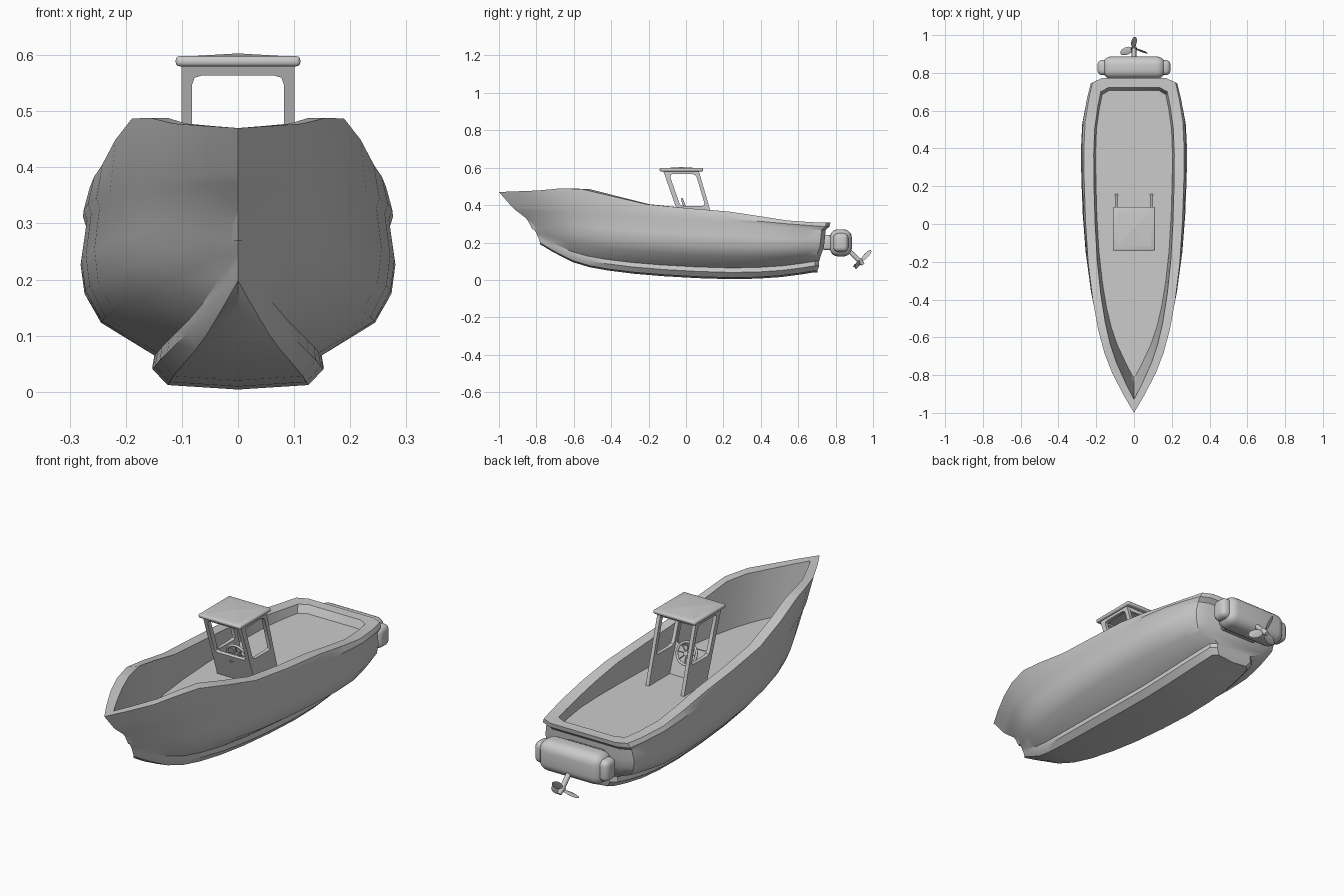
import bpy, bmesh, math
from mathutils import Matrix, Vector

cube = bpy.data.objects.get("Cube")
if cube:
    bpy.data.objects.remove(cube, do_unlink=True)

grey = bpy.data.materials.new("plain_grey")
grey.use_nodes = True
tone = (0.6, 0.6, 0.6, 1)
grey.diffuse_color = tone
grey.node_tree.nodes["Principled BSDF"].inputs["Base Color"].default_value = tone


def finish(obj, angle=35):
    obj.data.materials.clear()
    obj.data.materials.append(grey)
    bpy.ops.object.select_all(action='DESELECT')
    obj.select_set(True)
    bpy.context.view_layer.objects.active = obj
    bpy.ops.object.shade_smooth_by_angle(angle=math.radians(angle))


def add_object(name, mesh, angle):
    obj = bpy.data.objects.new(name, mesh)
    bpy.context.collection.objects.link(obj)
    finish(obj, angle)


def from_bmesh(name, bm, angle):
    bmesh.ops.recalc_face_normals(bm, faces=bm.faces)
    mesh = bpy.data.meshes.new(name)
    bm.to_mesh(mesh)
    bm.free()
    add_object(name, mesh, angle)


def box(name, centre, size, bevel, segments=3):
    bm = bmesh.new()
    bmesh.ops.create_cube(bm, size=1, matrix=Matrix.Translation(centre) @ Matrix.Diagonal((*size, 1)))
    bmesh.ops.bevel(bm, geom=bm.edges[:], offset=bevel, segments=segments, profile=0.5, affect='EDGES')
    from_bmesh(name, bm, 60)


def rod(name, a, b, r1, r2, sides=12):
    turn = (b - a).to_track_quat('Z', 'Y').to_matrix().to_4x4()
    bm = bmesh.new()
    bmesh.ops.create_cone(bm, cap_ends=True, segments=sides, radius1=r1, radius2=r2,
                          depth=(b - a).length, matrix=Matrix.Translation((a + b) / 2) @ turn)
    from_bmesh(name, bm, 50)


def smooth_samples(keys, steps=2):
    # Catmull-Rom through the keys
    out = []
    for i in range(len(keys) - 1):
        p0, p1, p2 = keys[max(i - 1, 0)], keys[i], keys[i + 1]
        p3 = keys[min(i + 2, len(keys) - 1)]
        for s in range(steps):
            t = s / steps
            out.append(p1 + 0.5 * t * (p2 - p0 + t * (2 * p0 - 5 * p1 + 4 * p2 - p3
                                                      + t * (3 * (p1 - p2) + p3 - p0))))
    return out + [keys[-1]]


# Hull guides from bow to stern: position, half beam, keel, knuckle and sheer heights
stations = smooth_samples([0, .12, .25, .45, .7, .88, 1])
beam = smooth_samples([0, .122, .2, .256, .279, .274, .232])
keel = smooth_samples([.19, .095, .05, .02, .004, .015, .04])
knuckle = smooth_samples([.39, .38, .365, .345, .325, .3, .285])
sheer = smooth_samples([.47, .478, .487, .405, .366, .318, .306])
DECK = .27

# Hull lines: bow y, stern y, share of beam, rise from keel (0) to knuckle (1), offset
bottom_lines = [
    (-.78, .68, 0, 0, 0),
    (-.78, .68, .45, 0, .008),
    (-.79, .69, .545, 0, .036),
    (-.8, .69, .53, 0, .06),
    (-.81, .7, .87, .38, 0),
    (-.83, .715, .975, .55, 0),
    (-.86, .72, 1, .72, 0),
    (-.91, .725, .965, 1, -.018),
    (-.93, .745, .985, 1, 0),
]
# Rail and deck lines: bow y, stern y, share of beam, height guide
top_lines = [
    (-1, .75, .945, sheer),
    (-.93, .7, .76, sheer),
    (-.82, .685, .725, [DECK] * len(beam)),
    (-.82, .685, 0, [DECK] * len(beam)),
]


def hull_line(bow, stern, share, heights):
    pts = [(w * share, bow + (stern - bow) * u, z) for w, u, z in zip(beam, stations, heights)]
    x, y, z = pts[-1]
    return pts + [(x * .78, y + .022, z)]   # chamfered stern corner


half = [hull_line(b, s, w, [k + (n - k) * rise + lift for k, n in zip(keel, knuckle)])
        for b, s, w, rise, lift in bottom_lines]
half += [hull_line(*line) for line in top_lines]

bm = bmesh.new()
right = [[bm.verts.new(p) for p in row] for row in half]
left = [[bm.verts.new((-x, y, z)) for x, y, z in row] for row in half]
for side in (right, left):
    for low, high in zip(side, side[1:]):
        for j in range(len(low) - 1):
            bm.faces.new((low[j], low[j + 1], high[j + 1], high[j]))
# Transom, stern rail and inner stern wall close the ends across the boat
for i in range(len(half) - 1):
    bm.faces.new((right[i][-1], right[i + 1][-1], left[i + 1][-1], left[i][-1]))
bmesh.ops.remove_doubles(bm, verts=bm.verts[:], dist=0.0004)
bmesh.ops.dissolve_degenerate(bm, edges=bm.edges[:], dist=0.0002)
from_bmesh("hull", bm, 32)


# Cabin panels: flat outlines with a rounded window
def rounded(corners, cut):
    out = []
    for i, corner in enumerate(corners):
        c = Vector(corner)
        a = c + (Vector(corners[i - 1]) - c).normalized() * cut
        b = c + (Vector(corners[(i + 1) % len(corners)]) - c).normalized() * cut
        out += [a, (a + b) / 4 + c / 2, b]
    return out


def panel(name, outline, window, matrix, thickness):
    curve = bpy.data.curves.new(name, 'CURVE')
    curve.dimensions = '2D'
    curve.fill_mode = 'BOTH'
    curve.extrude = thickness / 2
    for pts in (outline, rounded(window, .018)):
        spline = curve.splines.new('POLY')
        spline.points.add(len(pts) - 1)
        for p, q in zip(spline.points, pts):
            p.co = (q[0], q[1], 0, 1)
        spline.use_cyclic_u = True
    temp = bpy.data.objects.new(name + "_outline", curve)
    bpy.context.collection.objects.link(temp)
    bpy.context.view_layer.update()
    mesh = bpy.data.meshes.new_from_object(temp.evaluated_get(bpy.context.evaluated_depsgraph_get()))
    bpy.data.objects.remove(temp, do_unlink=True)
    mesh.transform(matrix)
    add_object(name, mesh, 30)


def axes(u, v, origin):
    u, v = Vector(u), Vector(v)
    return Matrix.Translation(origin) @ Matrix((u, v, u.cross(v))).transposed().to_4x4()


side_outline = [(-.01, .265), (.16, .265), (.068, .585), (-.122, .585)]
side_window = [(-.03, .395), (.103, .395), (.052, .566), (-.09, .566)]
for name, x in (("left_cabin_side", .092), ("right_cabin_side", -.092)):
    panel(name, side_outline, side_window, axes((0, 1, 0), (0, 0, 1), (x, 0, 0)), .017)

slant = Vector((0, -.112, .32))
top = slant.length
panel("cabin_front", [(-.1, 0), (.1, 0), (.1, top), (-.1, top)],
      [(-.082, .14), (.082, .14), (.082, top - .02), (-.082, top - .02)],
      axes((1, 0, 0), slant.normalized(), (0, -.003, .265)), .014)
box("rear_header", (0, .062, .574), (.19, .015, .018), .002, 1)

# Roof: rounded slab with a shallow hipped top
box("roof", (0, -.025, .589), (.222, .232, .018), .007)
bm = bmesh.new()
bmesh.ops.create_cone(bm, cap_ends=True, segments=4, radius1=.146, radius2=.001, depth=.006,
                      matrix=Matrix.Translation((0, -.025, .6)) @ Matrix.Diagonal((1, 1.05, 1, 1))
                      @ Matrix.Rotation(math.pi / 4, 4, 'Z'))
from_bmesh("roof_top", bm, 1)

# Steering wheel with spokes, hub and column
centre = Vector((0, -.005, .385))
axis = Vector((0, .94, .34)).normalized()
across = Vector((1, 0, 0))
up = axis.cross(across)
bpy.ops.mesh.primitive_torus_add(major_radius=.05, minor_radius=.006, major_segments=24, minor_segments=8,
                                 location=centre, rotation=axis.to_track_quat('Z', 'Y').to_euler())
wheel = bpy.context.object
wheel.name = "steering_wheel"
finish(wheel, 60)
for k in range(8):
    a = k * math.tau / 8
    tip = across * math.cos(a) + up * math.sin(a)
    rod(f"wheel_spoke_{k + 1}", centre, centre + tip * .05, .003, .003, 6)
rod("wheel_hub", centre - axis * .008, centre + axis * .008, .012, .012)
rod("steering_column", centre, centre - axis * .05, .007, .007)

# Outboard motor
box("motor_body", (0, .828, .198), (.33, .118, .145), .045, 5)
for name, s in (("left_motor_end", 1), ("right_motor_end", -1)):
    box(name, (s * .16, .828, .2), (.066, .08, .1), .025, 4)
box("motor_mount", (0, .76, .2), (.2, .06, .08), .012, 2)

# Propeller on a slanting shaft
drive = Vector((0, .72, -.69)).normalized()
rise = across.cross(drive) * -1 if across.cross(drive).z < 0 else across.cross(drive)
hub = Vector((0, .932, .098))
rod("propeller_shaft", hub - drive * .12, hub, .012, .012)
rod("propeller_hub", hub - drive * .012, hub + drive * .022, .017, .009)
for k in range(3):
    a = k * math.tau / 3
    out = rise * math.cos(a) + across * math.sin(a)
    pitch = (drive.cross(out) * .8 + drive * .6).normalized()
    bm = bmesh.new()
    bmesh.ops.create_uvsphere(bm, u_segments=12, v_segments=8, radius=1)
    blade = axes(out, pitch, hub + out * .046) @ Matrix.Diagonal((.038, .02, .004, 1))
    bmesh.ops.transform(bm, matrix=blade, verts=bm.verts)
    from_bmesh(f"propeller_blade_{k + 1}", bm, 60)
